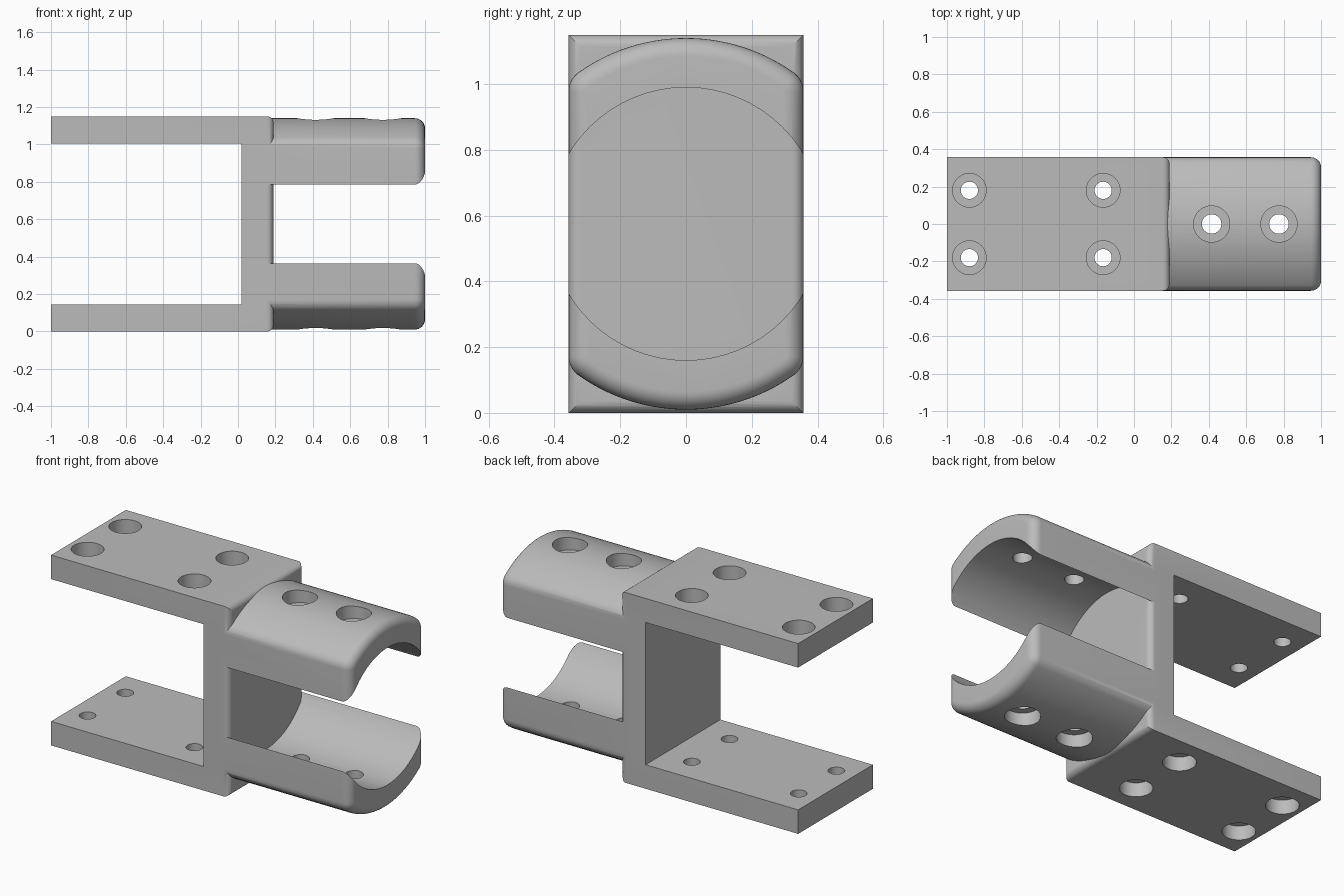
import bpy, bmesh
from math import sin, cos, asin, pi
from mathutils import Matrix

if "Cube" in bpy.data.objects:
    bpy.data.objects.remove(bpy.data.objects["Cube"])

HALF_Y, TOP = 0.357, 1.15
MID = TOP / 2
OUTER, INNER = 0.565, 0.415      # cradle radii
WEB_IN, WEB_OUT = 0.02, 0.19     # web faces in x

grey = bpy.data.materials.new("plain grey")
grey.use_nodes = True
grey.diffuse_color = (0.5, 0.5, 0.5, 1)
grey.node_tree.nodes["Principled BSDF"].inputs["Base Color"].default_value = (0.5, 0.5, 0.5, 1)


def make_object(name, bm):
    bmesh.ops.recalc_face_normals(bm, faces=bm.faces)
    mesh = bpy.data.meshes.new(name)
    bm.to_mesh(mesh)
    bm.free()
    mesh.materials.append(grey)
    obj = bpy.data.objects.new(name, mesh)
    bpy.context.collection.objects.link(obj)
    return obj


def cylinder(bm, radius, start, end, axis, segments=40):
    """Cylinder between two points along x or z."""
    turn = Matrix.Rotation(pi / 2, 4, 'Y') if axis == 'X' else Matrix()
    middle = [(a + b) / 2 for a, b in zip(start, end)]
    length = sum(abs(b - a) for a, b in zip(start, end))
    bmesh.ops.create_cone(bm, cap_ends=True, segments=segments, radius1=radius, radius2=radius,
                          depth=length, matrix=Matrix.Translation(middle) @ turn)


def combine(target, other, operation):
    mod = target.modifiers.new(operation.lower(), 'BOOLEAN')
    mod.operation, mod.object, mod.solver = operation, other, 'EXACT'
    bpy.context.view_layer.objects.active = target
    bpy.ops.object.modifier_apply(modifier=mod.name)
    bpy.data.objects.remove(other)


# Plates and web: a C-shaped profile with rounded edges on the cradle side
bm = bmesh.new()
outline = [(-1, 0), (WEB_OUT, 0), (WEB_OUT, TOP), (-1, TOP),
           (-1, 1.005), (WEB_IN, 1.005), (WEB_IN, 0.145), (-1, 0.145)]
face = bm.faces.new([bm.verts.new((x, -HALF_Y, z)) for x, z in outline])
grown = bmesh.ops.extrude_face_region(bm, geom=[face])
bmesh.ops.translate(bm, vec=(0, 2 * HALF_Y, 0),
                    verts=[v for v in grown["geom"] if isinstance(v, bmesh.types.BMVert)])
bmesh.ops.recalc_face_normals(bm, faces=bm.faces)
end_edges = [e for e in bm.edges if all(v.co.x > WEB_OUT - 0.01 for v in e.verts)]
bmesh.ops.bevel(bm, geom=end_edges, offset=0.035, segments=6, profile=0.5, affect='EDGES')
bracket = make_object("bracket", bm)


# Cradle: barrel-sided section, lofted to a rounded free end
def section(inset, corner=0.07):
    """Flat sides and round top and bottom, joined by tangent corners."""
    cy = HALF_Y - corner
    reach = OUTER - corner
    limit = asin(cy / reach)
    cz = reach * cos(limit)
    quarter = [((OUTER - inset) * sin(limit * i / 14), (OUTER - inset) * cos(limit * i / 14))
               for i in range(14)]
    for i in range(9):
        a = limit + (pi / 2 - limit) * i / 8
        quarter.append((cy + (corner - inset) * sin(a), cz + (corner - inset) * cos(a)))
    right = quarter + [(y, -z) for y, z in reversed(quarter)]
    return right + [(-y, z) for y, z in reversed(right[1:-1])]


bm = bmesh.new()
ROUND = 0.055
stations = [(0.1, 0)] + [(1 - ROUND + ROUND * sin(pi / 2 * i / 8), ROUND - ROUND * cos(pi / 2 * i / 8))
                         for i in range(9)]
rings = [[bm.verts.new((x, y, MID + z)) for y, z in section(inset)] for x, inset in stations]
for a, b in zip(rings, rings[1:]):
    for i in range(len(a)):
        j = (i + 1) % len(a)
        bm.faces.new((a[i], a[j], b[j], b[i]))
bm.faces.new(rings[0])
bm.faces.new(rings[-1])
cradle = make_object("cradle", bm)

# Round bore between the cradle halves
bm = bmesh.new()
cylinder(bm, INNER, (0.05, 0, MID), (1.2, 0, MID), 'X', 64)
combine(cradle, make_object("bore_cutter", bm), 'DIFFERENCE')
combine(bracket, cradle, 'UNION')

# Counterbored screw holes, mirrored top and bottom
holes = [(x, y, 0.046, 0.09, 0.085) for x in (-0.88, -0.165) for y in (-0.18, 0.18)]
holes += [(x, 0, 0.052, 0.097, 0.09) for x in (0.415, 0.775)]
bm = bmesh.new()
for x, y, small, large, depth in holes:
    cylinder(bm, small, (x, y, -0.1), (x, y, TOP + 0.1), 'Z')
combine(bracket, make_object("hole_cutter", bm), 'DIFFERENCE')
bm = bmesh.new()
for x, y, small, large, depth in holes:
    cylinder(bm, large, (x, y, -0.1), (x, y, depth), 'Z')
    cylinder(bm, large, (x, y, TOP - depth), (x, y, TOP + 0.1), 'Z')
combine(bracket, make_object("counterbore_cutter", bm), 'DIFFERENCE')

# Smooth curved faces, keep edges sharp
bpy.ops.object.select_all(action='DESELECT')
bracket.select_set(True)
bpy.context.view_layer.objects.active = bracket
bpy.ops.object.shade_smooth_by_angle(angle=pi / 6)
